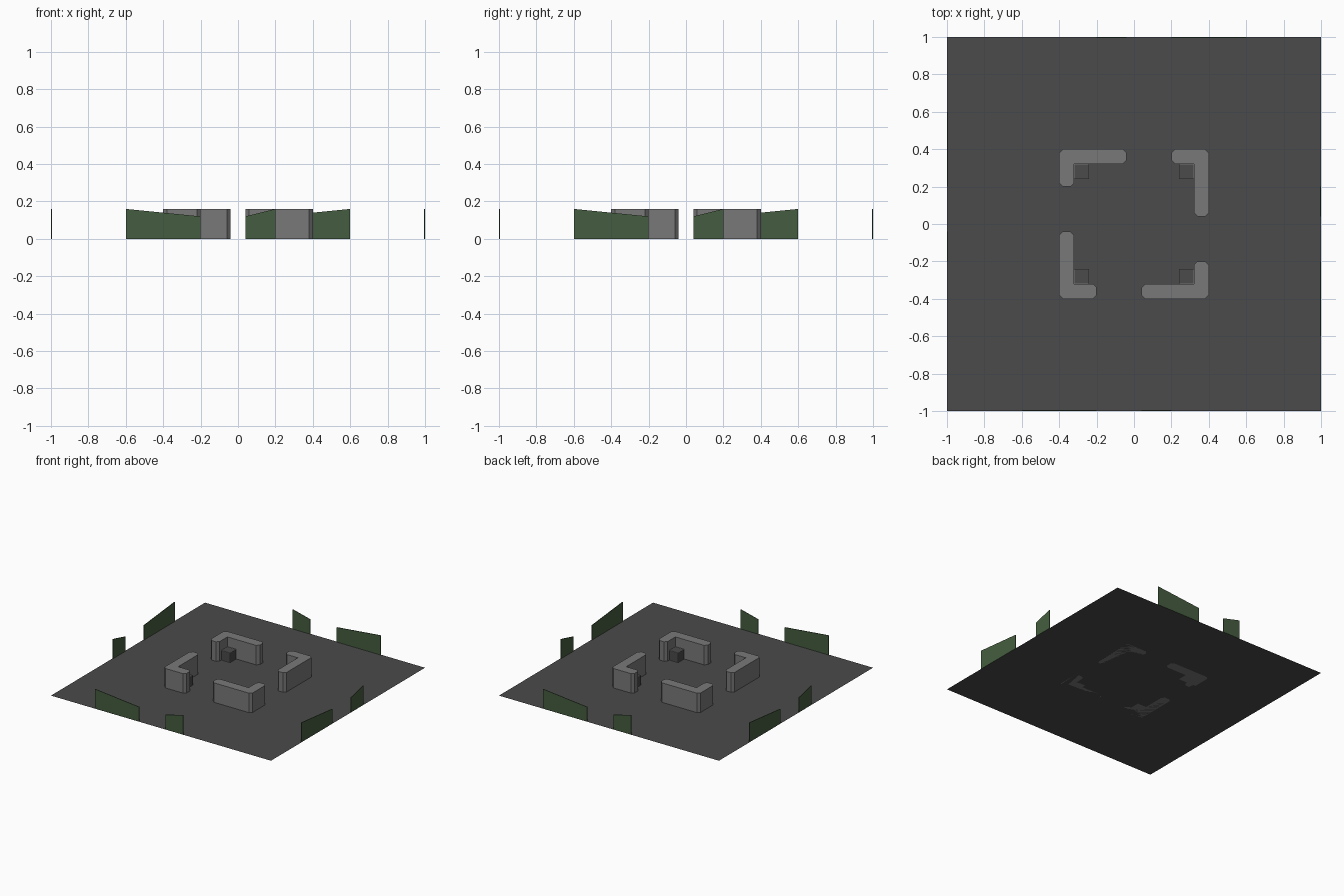
import bpy, bmesh, math
from mathutils import Matrix

if "Cube" in bpy.data.objects:
    bpy.data.objects.remove(bpy.data.objects["Cube"])


def material(name, rgb):
    m = bpy.data.materials.new(name)
    m.diffuse_color = (*rgb, 1)
    m.use_nodes = True
    m.node_tree.nodes["Principled BSDF"].inputs["Base Color"].default_value = m.diffuse_color
    return m


asphalt = material("dark_grey", (0.069, 0.069, 0.069))
concrete = material("concrete_grey", (0.19, 0.19, 0.19))
green = material("hedge_green", (0.06, 0.108, 0.05))


def finish(name, bm, mats, turn=0):
    bmesh.ops.recalc_face_normals(bm, faces=bm.faces)
    bm.transform(Matrix.Rotation(turn, 4, 'Z'))
    me = bpy.data.meshes.new(name)
    bm.to_mesh(me)
    bm.free()
    for m in mats:
        me.materials.append(m)
    ob = bpy.data.objects.new(name, me)
    bpy.context.collection.objects.link(ob)
    return ob


def prism(points, offset):
    """Closed solid from a 3D outline pushed along offset."""
    bm = bmesh.new()
    f = bm.faces.new([bm.verts.new(p) for p in points])
    r = bmesh.ops.extrude_face_region(bm, geom=[f], use_keep_orig=True)
    bmesh.ops.translate(bm, vec=offset,
                        verts=[v for v in r["geom"] if isinstance(v, bmesh.types.BMVert)])
    return bm


# ground sheet
bm = bmesh.new()
bmesh.ops.create_grid(bm, x_segments=1, y_segments=1, size=1)
finish("ground", bm, [asphalt])

H = 0.16
wall = [(-.4, .4), (-.4, .2), (-.32, .2), (-.32, .32), (-.04, .32), (-.04, .4)]

for i in range(4):
    turn = i * math.pi / 2

    # L-shaped corner wall, convex vertical corners chamfered
    bm = prism([(x, y, 0) for x, y in wall], (0, 0, H))
    corners = [e for e in bm.edges
               if abs(e.verts[0].co.z - e.verts[1].co.z) > .1
               and (e.verts[0].co.xy - bm.verts[0].co.xy).length >= 0
               and not (abs(e.verts[0].co.x + .32) < .001 and abs(e.verts[0].co.y - .32) < .001)] \
        if not bm.verts.ensure_lookup_table() else []
    bmesh.ops.bevel(bm, geom=corners, offset=.02, segments=1, affect='EDGES')
    finish(f"corner_wall_{i}", bm, [concrete], turn)

    # crate in the inner corner: light frame, dark inset panels
    bm = bmesh.new()
    bmesh.ops.create_cube(bm, size=.08, matrix=Matrix.Translation((-.28, .28, .04)))
    panels = [f for f in bm.faces if f.normal.z > -.5]
    bmesh.ops.inset_individual(bm, faces=panels, thickness=.004)
    for f in panels:
        f.material_index = 1
    finish(f"crate_{i}", bm, [concrete, asphalt], turn)

    # sloped green border panels on the front edge
    for label, x0, x1, h0, h1 in (("long", -.6, -.2, H, .12), ("short", .04, .2, .12, H)):
        y = -.999
        bm = prism([(x0, y, 0), (x1, y, 0), (x1, y, h1), (x0, y, h0)], (0, .005, 0))
        finish(f"{label}_border_panel_{i}", bm, [green], turn)
